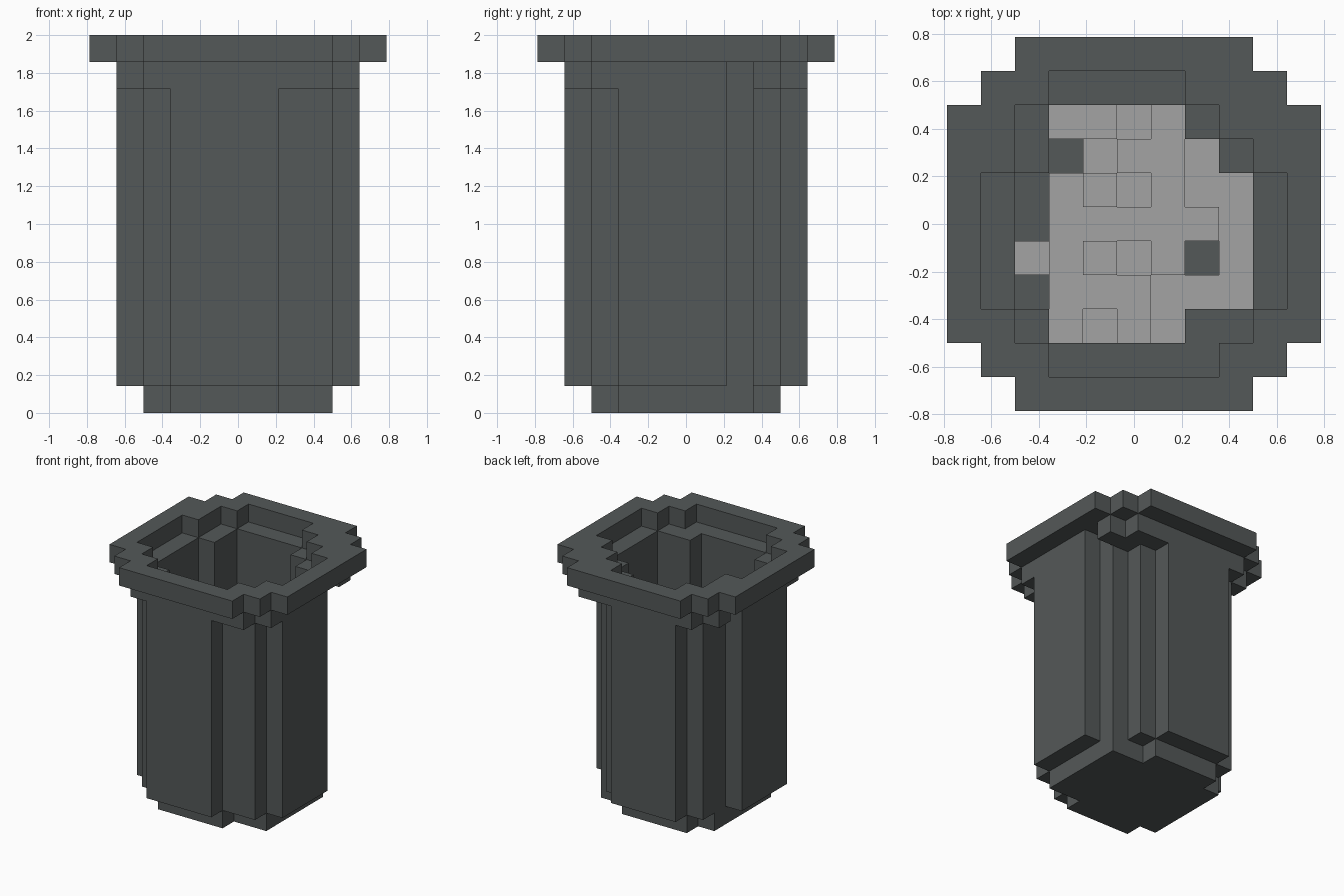
import bpy, bmesh

if "Cube" in bpy.data.objects:
    bpy.data.objects.remove(bpy.data.objects["Cube"])

V = 1 / 7            # size of one block; grid is 11 x 11 x 14 blocks


def material(name, rgb):
    m = bpy.data.materials.new(name)
    m.diffuse_color = (*rgb, 1)
    m.use_nodes = True
    m.node_tree.nodes["Principled BSDF"].inputs["Base Color"].default_value = m.diffuse_color
    return m


DARK = material("dark_metal", (0.088, 0.098, 0.098))
GREY = material("light_grey_rubbish", (0.37, 0.37, 0.37))


def cells(*spans):
    """Each span is (first row, last row, first column, last column)."""
    return {(x, y) for y0, y1, x0, x1 in spans
            for y in range(y0, y1 + 1) for x in range(x0, x1 + 1)}


def build(name, heights, mat):
    """heights maps each cell to its (bottom, top) layer; shared walls are left out."""
    bm = bmesh.new()

    def quad(*pts):
        bm.faces.new([bm.verts.new(((x - 5.5) * V, (y - 5.5) * V, z * V))
                      for x, y, z in pts])

    for (x, y), (lo, hi) in heights.items():
        c = [(x, y), (x + 1, y), (x + 1, y + 1), (x, y + 1)]
        quad(*[(*p, hi) for p in c])
        quad(*[(*p, lo) for p in reversed(c)])
        for i, (dx, dy) in enumerate([(0, -1), (1, 0), (0, 1), (-1, 0)]):
            a, b = c[i], c[(i + 1) % 4]
            start = max(lo, heights.get((x + dx, y + dy), (lo, lo))[1])
            if start < hi:
                quad((*a, start), (*b, start), (*b, hi), (*a, hi))
    bmesh.ops.remove_doubles(bm, verts=bm.verts, dist=1e-4)
    me = bpy.data.meshes.new(name)
    bm.to_mesh(me)
    bm.free()
    me.materials.append(mat)
    ob = bpy.data.objects.new(name, me)
    bpy.context.collection.objects.link(ob)


def slab(name, footprint, lo, hi):
    build(name, {c: (lo, hi) for c in footprint}, DARK)


# Footprints
cavity = cells((2, 2, 3, 6), (3, 6, 2, 8), (7, 7, 3, 7), (8, 8, 3, 6))
base = cells((2, 2, 3, 6), (3, 7, 2, 8), (8, 8, 3, 6))
body = cells((1, 1, 3, 6), (2, 2, 2, 8), (3, 6, 1, 9), (7, 7, 2, 8),
             (8, 8, 2, 7), (9, 9, 3, 6))
collar = cells((1, 1, 2, 8), (2, 6, 1, 9), (7, 7, 2, 8), (8, 8, 1, 9), (9, 9, 2, 8))
rim_outer = cells((0, 0, 2, 8), (1, 1, 1, 9), (2, 8, 0, 10), (9, 9, 1, 9), (10, 10, 2, 8))

# Bin, from the floor up
slab("base", base, 0, 1)
slab("wall", body - cavity, 1, 12)
slab("collar", collar - cavity, 12, 13)
slab("rim", rim_outer - body - {(7, 1)}, 13, 14)

# Uneven rubbish on the floor: block heights for rows 2 to 8, columns 2 to 8
rubbish = ["0212100",
           "0222111",
           "0231201",
           "0222221",
           "0231211",
           "0012210",
           "0221200"]
build("rubbish", {(x + 2, y + 2): (1, 1 + int(h))
                  for y, row in enumerate(rubbish)
                  for x, h in enumerate(row) if h != "0"} | {(2, 4): (1, 2)}, GREY)
